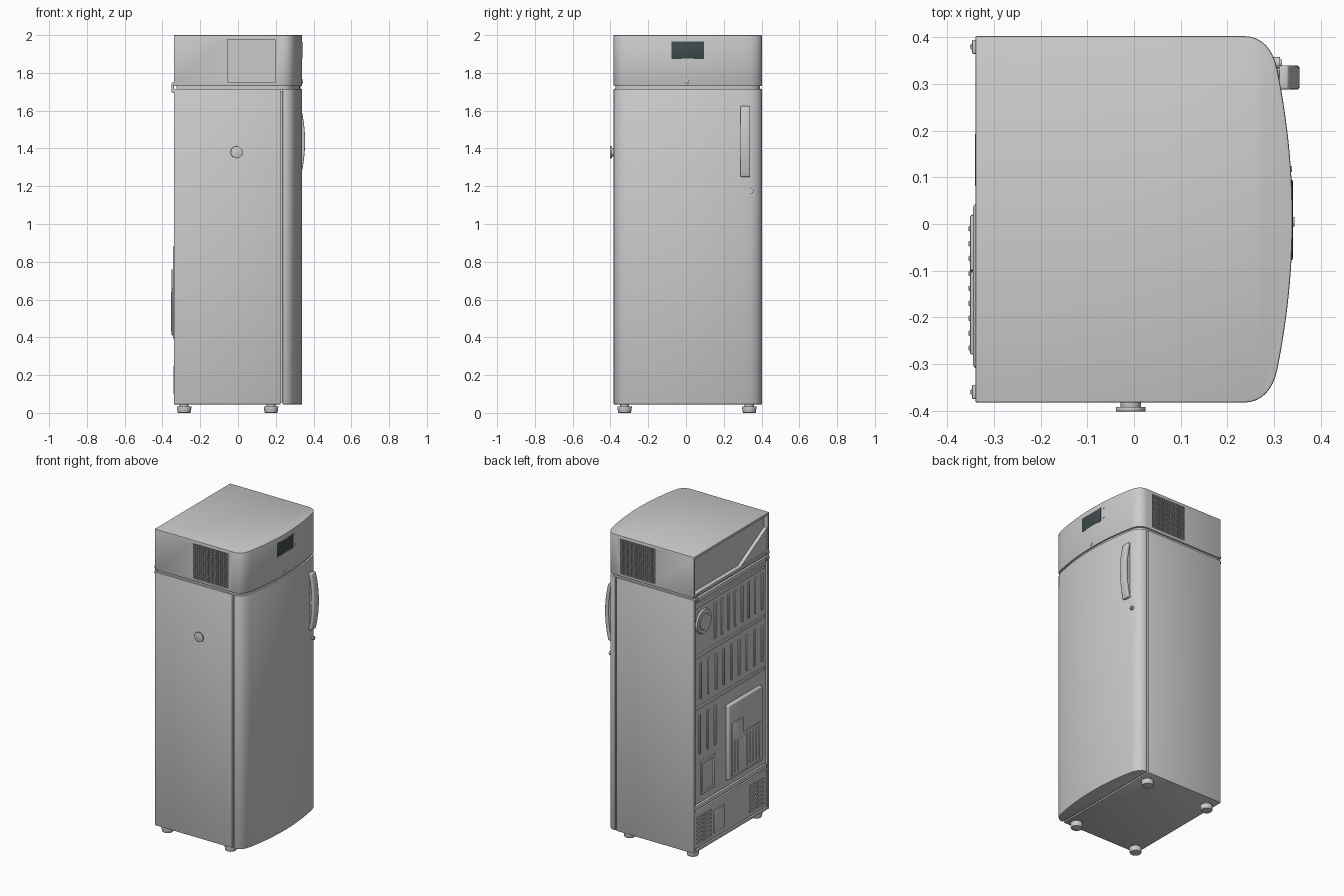
import bpy, bmesh, math
from mathutils import Matrix, Vector

if "Cube" in bpy.data.objects:
    bpy.data.objects.remove(bpy.data.objects["Cube"])

YC, HALF = 0.01, 0.393          # centre line and half width of the cabinet
BACK = -0.34


def finish(name, bm, bevel=0.0, cutter=None, color=None, segs=2):
    """Turn a bmesh into an object, bevel it, cut it and smooth it."""
    bmesh.ops.recalc_face_normals(bm, faces=bm.faces)
    me = bpy.data.meshes.new(name)
    bm.to_mesh(me)
    bm.free()
    ob = bpy.data.objects.new(name, me)
    bpy.context.collection.objects.link(ob)
    if bevel:
        m = ob.modifiers.new("bevel", 'BEVEL')
        m.width, m.segments = bevel, segs
        m.limit_method, m.angle_limit = 'ANGLE', math.radians(40)
    if cutter:
        m = ob.modifiers.new("cut", 'BOOLEAN')
        m.object, m.solver = cutter, 'EXACT'
    if ob.modifiers:
        bpy.context.view_layer.update()
        dg = bpy.context.evaluated_depsgraph_get()
        new = bpy.data.meshes.new_from_object(ob.evaluated_get(dg))
        ob.modifiers.clear()
        ob.data = new
    if cutter:
        bpy.data.objects.remove(cutter)
    ob.data.shade_smooth()
    ob.data.set_sharp_from_angle(angle=math.radians(32))
    if color:
        mat = bpy.data.materials.new(name)
        mat.diffuse_color = color
        mat.use_nodes = True
        mat.node_tree.nodes["Principled BSDF"].inputs["Base Color"].default_value = mat.diffuse_color
        ob.data.materials.append(mat)
    return ob


def prism(name, pts, lo, hi, axis='z', **kw):
    place = {'z': lambda a, b, h: (a, b, h), 'y': lambda a, b, h: (a, h, b),
             'x': lambda a, b, h: (h, a, b)}[axis]
    bm = bmesh.new()
    rings = [[bm.verts.new(place(a, b, h)) for a, b in pts] for h in (lo, hi)]
    n = len(pts)
    for r in rings:
        bm.faces.new(r)
    for i in range(n):
        j = (i + 1) % n
        bm.faces.new((rings[0][i], rings[0][j], rings[1][j], rings[1][i]))
    return finish(name, bm, **kw)


def boxes(name, spans, **kw):
    """Boxes given as (x0, x1, y0, y1, z0, z1)."""
    bm = bmesh.new()
    for x0, x1, y0, y1, z0, z1 in spans:
        mat = Matrix.Translation(((x0 + x1) / 2, (y0 + y1) / 2, (z0 + z1) / 2))
        mat = mat @ Matrix.Diagonal((x1 - x0, y1 - y0, z1 - z0, 1))
        bmesh.ops.create_cube(bm, size=1, matrix=mat)
    return finish(name, bm, **kw)


def cylinders(name, items, segs=24, **kw):
    """Cylinders given as (start, end, radius at start, radius at end)."""
    bm = bmesh.new()
    for a, b, r1, r2 in items:
        a, b = Vector(a), Vector(b)
        rot = (b - a).to_track_quat('Z', 'Y').to_matrix().to_4x4()
        bmesh.ops.create_cone(bm, cap_ends=True, segments=segs, radius1=r1, radius2=r2,
                              depth=(b - a).length, matrix=Matrix.Translation((a + b) / 2) @ rot)
    return finish(name, bm, **kw)


def front_curve(inset=0.0):
    """Bowed front with rounded corners, from -y round to +y."""
    fillet = []
    p = [Vector(v) for v in ((0.235, 0.393), (0.276, 0.393), (0.299, 0.362), (0.307, 0.323))]
    for i in range(9):
        t = i / 8
        fillet.append((1-t)**3*p[0] + 3*t*(1-t)**2*p[1] + 3*t*t*(1-t)*p[2] + t**3*p[3])
    bow = [Vector((0.34 - 0.316 * y * y, y)) for y in (0.323 - 0.323 * i / 12 for i in range(1, 12))]
    half = fillet + bow
    pts = [Vector((v.x, -v.y)) for v in half] + [Vector((0.34, 0))] + half[::-1]
    s = (HALF - inset) / HALF
    return [(v.x - inset, v.y * s + YC) for v in pts]


def outline(back, inset=0.0):
    h = HALF - inset
    return [(back, YC - h)] + front_curve(inset) + [(back, YC + h)]


# cabinet body with recessed back
cut = boxes("body_cutter", [(-0.4, -0.322, -0.366, 0.386, 0.06, 1.69)])
boxes("cabinet_body", [(BACK, 0.226, YC - HALF, YC + HALF, 0.045, 1.716)], bevel=0.003, cutter=cut)

# door, its gasket and the neck below the top unit
prism("door", [(0.236, YC - HALF)] + front_curve()[1:-1] + [(0.236, YC + HALF)], 0.045, 1.716, bevel=0.004)
boxes("door_gasket", [(0.22, 0.24, YC - HALF + 0.012, YC + HALF - 0.012, 0.055, 1.705)])
prism("top_gap_neck", outline(-0.325, 0.01), 1.71, 1.74)

# top machine housing with open back and side vent pockets
VX0, VX1, VZ0, VZ1 = -0.055, 0.195, 1.75, 1.978
cut = boxes("top_cutter", [(-0.4, -0.31, -0.37, 0.39, 1.75, 1.985)] +
            [(VX0, VX1, y - 0.012, y + 0.012, VZ0, VZ1) for y in (YC - HALF, YC + HALF)])
prism("top_housing", outline(BACK), 1.73, 2.0, bevel=0.004, cutter=cut)
prism("rear_sloped_baffle", [(-0.10, 1.75), (-0.37, 1.75), (-0.37, 1.90)], -0.333, -0.305, axis='x')

# perforated side vents
for side, y in (("front", YC - HALF), ("rear", YC + HALF)):
    bm = bmesh.new()
    nx, nz = 26, 24
    grid = [[bm.verts.new((VX0 + (VX1 - VX0) * i / nx, y, VZ0 + (VZ1 - VZ0) * k / nz))
             for k in range(nz + 1)] for i in range(nx + 1)]
    faces = [bm.faces.new((grid[i][k], grid[i+1][k], grid[i+1][k+1], grid[i][k+1]))
             for i in range(nx) for k in range(nz)]
    bmesh.ops.inset_individual(bm, faces=faces, thickness=0.0023)
    walls = bmesh.ops.extrude_discrete_faces(bm, faces=faces)["faces"]
    bmesh.ops.translate(bm, verts=list({v for f in walls for v in f.verts}),
                        vec=(0, 0.009 if y < 0 else -0.009, 0))
    finish(side + "_perforated_vent", bm)

# display, indicator lights and locks
boxes("display_screen", [(0.325, 0.3405, -0.078, 0.096, 1.873, 1.968)], bevel=0.004,
      color=(0.05, 0.07, 0.07, 1))
cylinders("indicator_lights", [((0.33, 0.118, z), (0.3385, 0.118, z), 0.006, 0.006) for z in (1.89, 1.955)],
          segs=12)
cylinders("top_lock", [((0.33, 0.005, 1.755), (0.344, 0.005, 1.755), 0.012, 0.010)])
cylinders("door_lock", [((0.29, 0.345, 1.175), (0.313, 0.345, 1.175), 0.013, 0.013),
                        ((0.31, 0.345, 1.175), (0.317, 0.345, 1.175), 0.008, 0.008)])

# bowed door handle on a narrow neck
ts = [-1 + i / 10 for i in range(21)]
outer = [(0.355 - 0.024 * t * t, 1.437 + 0.188 * t) for t in ts]
prism("door_handle", outer + [(x - 0.022, 1.437 + (z - 1.437) * 0.99) for x, z in outer[::-1]],
      0.288, 0.34, axis='y', bevel=0.006, segs=3)
neck = [(x - 0.012, 1.437 + (z - 1.437) * 0.95) for x, z in outer]
prism("handle_neck", neck + [(0.30, neck[-1][1]), (0.30, neck[0][1])], 0.302, 0.33, axis='y')

# cable port on the side
cylinders("side_port", [((-0.007, -0.37, 1.38), (-0.007, -0.394, 1.38), 0.022, 0.022),
                        ((-0.007, -0.392, 1.38), (-0.007, -0.402, 1.38), 0.032, 0.032)],
          segs=32, bevel=0.002)

# levelling feet
cylinders("feet", [c for x in (-0.285, 0.175) for y in (-0.325, 0.335) for c in (
    ((x, y, 0), (x, y, 0.034), 0.034, 0.039), ((x, y, 0.03), (x, y, 0.05), 0.024, 0.024))], bevel=0.003)

# rear hinges of the top housing
boxes("rear_hinge_leaves", [(-0.347, -0.335, y - 0.015, y + 0.015, z, z + 0.02)
                            for y in (-0.36, 0.38) for z in (1.698, 1.732)], bevel=0.002)
cylinders("rear_hinge_pins", [((-0.345, y, 1.695), (-0.345, y, 1.745), 0.007, 0.007)
                              for y in (-0.36, 0.38)], segs=12)

# pressed ribs and beads of the back panel
RX = (-0.332, -0.32)
ribs = [(*RX, y - 0.009, y + 0.009, 1.37, 1.61) for y in (0.16 - 0.07 * i for i in range(8))]
ribs += [(*RX, y - 0.009, y + 0.009, 1.03, 1.27) for y in (0.31 - 0.08 * i for i in range(9))]
ribs += [(*RX, y - 0.009, y + 0.009, 0.67, 0.93) for y in (0.32, 0.24, 0.16)]
ribs += [(*RX, -0.355, 0.375, z - 0.011, z + 0.011) for z in (1.65, 1.32, 0.98)]
boxes("back_panel_ribs", ribs, bevel=0.007)
boxes("back_small_frame", [(*RX, 0.16, 0.31, 0.595, 0.613), (*RX, 0.16, 0.31, 0.395, 0.413),
                           (*RX, 0.16, 0.178, 0.395, 0.613), (*RX, 0.292, 0.31, 0.395, 0.613)], bevel=0.005)
cylinders("back_round_boss", [((-0.315, 0.28, 1.53), (-0.332, 0.28, 1.53), 0.085, 0.075),
                              ((-0.33, 0.28, 1.53), (-0.335, 0.28, 1.53), 0.055, 0.05)], segs=40)

# compressor cover: base, stepped raised area and fine ribs
boxes("compressor_cover", [(-0.345, -0.315, -0.31, 0.045, 0.39, 0.885)], bevel=0.01, segs=3)
prism("compressor_cover_step", [(0.02, 0.41), (0.02, 0.76), (-0.10, 0.76), (-0.10, 0.66),
                                (-0.28, 0.66), (-0.28, 0.41)], -0.352, -0.34, axis='x', bevel=0.005)
boxes("compressor_cover_ribs", [(-0.355, -0.345, y - 0.006, y + 0.006, 0.43, 0.64)
                                for y in (-0.01 - 0.032 * i for i in range(9))], bevel=0.003)

# lower rear panel with slatted grilles
slots = [(-0.36, -0.328, y0, y0 + 0.07, z, z + 0.016)
         for y0 in (0.215, 0.297, -0.335, -0.253) for z in (0.09 + 0.027 * i for i in range(7))]
cut = boxes("grille_cutter", slots)
boxes("rear_grille_panel", [(-0.336, -0.318, -0.362, 0.382, 0.065, 0.31)], bevel=0.003, cutter=cut)
boxes("rear_grille_bead", [(-0.338, -0.32, -0.362, 0.382, 0.318, 0.348)], bevel=0.006)
boxes("rear_terminal_plate", [(-0.341, -0.33, 0.08, 0.195, 0.10, 0.25)], bevel=0.003)
